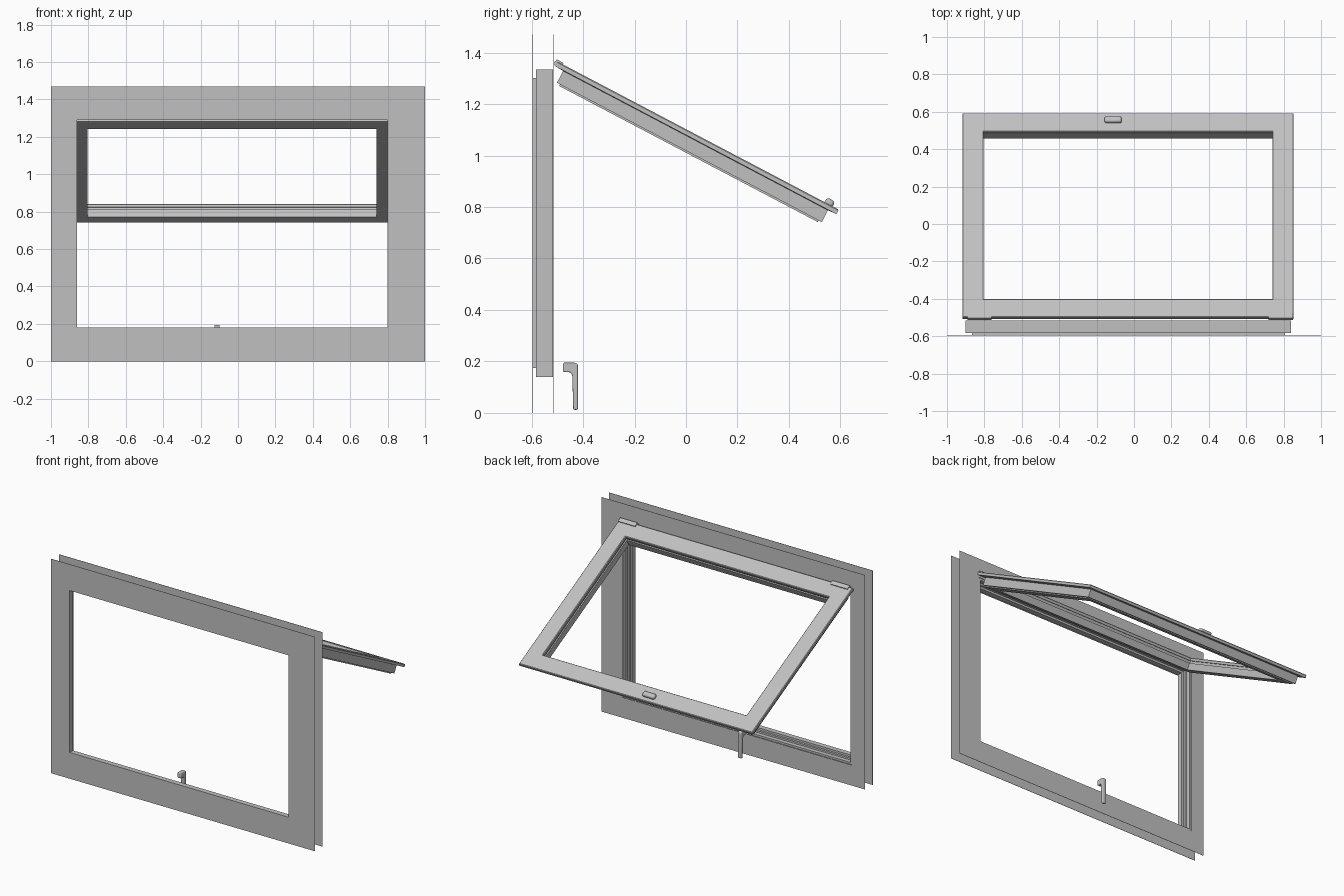
import bpy, bmesh
from math import radians
from mathutils import Matrix

cube = bpy.data.objects.get("Cube")
if cube:
    bpy.data.objects.remove(cube, do_unlink=True)

grey = bpy.data.materials.new("light_grey")
grey.use_nodes = True
grey.diffuse_color = (0.53, 0.53, 0.53, 1)
grey.node_tree.nodes["Principled BSDF"].inputs["Base Color"].default_value = (0.53, 0.53, 0.53, 1)

UPRIGHT = Matrix.Rotation(radians(90), 4, 'X')   # plan (x, z), depth along -y
TILT = Matrix.Translation((0, -0.499, 1.365)) @ Matrix.Rotation(radians(-27.75), 4, 'X')


def finish(name, bm, matrix=Matrix(), bevel=0):
    bmesh.ops.transform(bm, matrix=matrix, verts=bm.verts)
    bmesh.ops.recalc_face_normals(bm, faces=bm.faces)
    mesh = bpy.data.meshes.new(name)
    bm.to_mesh(mesh)
    bm.free()
    obj = bpy.data.objects.new(name, mesh)
    bpy.context.collection.objects.link(obj)
    mesh.materials.append(grey)
    if bevel:
        mod = obj.modifiers.new("rounding", 'BEVEL')
        mod.width, mod.segments = bevel, 4
        bpy.ops.object.select_all(action='DESELECT')
        obj.select_set(True)
        bpy.context.view_layer.objects.active = obj
        bpy.ops.object.shade_smooth_by_angle(angle=radians(40))
    return obj


def inset(rect, d):
    x0, x1, v0, v1 = rect
    return (x0 + d, x1 - d, v0 + d, v1 - d)


def ring(name, loops, matrix):
    """Mitred rectangular ring through a closed cycle of (rect, depth) loops."""
    bm = bmesh.new()
    rows = []
    for (x0, x1, v0, v1), h in loops:
        rows.append([bm.verts.new((x, v, h)) for x, v in
                     ((x0, v0), (x1, v0), (x1, v1), (x0, v1))])
    for a, b in zip(rows, rows[1:] + rows[:1]):
        for i in range(4):
            j = (i + 1) % 4
            bm.faces.new((a[i], a[j], b[j], b[i]))
    return finish(name, bm, matrix)


def profile_ring(name, rect, profile, matrix):
    return ring(name, [(inset(rect, d), h) for d, h in profile], matrix)


def box(name, size, centre, matrix=Matrix(), bevel=0):
    bm = bmesh.new()
    bmesh.ops.create_cube(bm, size=1)
    bmesh.ops.scale(bm, vec=size, verts=bm.verts)
    bmesh.ops.translate(bm, vec=centre, verts=bm.verts)
    return finish(name, bm, matrix, bevel)


# Thin wall sheets either side of the frame
wall = (-1, 1, 0, 1.47)
frame_rect = (-0.9, 0.84, 0.14, 1.335)
for name, hole, depth in (("front_wall_sheet", (-0.86, 0.8, 0.18, 1.29), 0.594),
                          ("back_wall_sheet", frame_rect, 0.512)):
    ring(name, [(wall, depth), (hole, depth),
                (hole, depth + 0.002), (wall, depth + 0.002)], UPRIGHT)

# Fixed frame with a rebate for the sash
profile_ring("fixed_frame", frame_rect,
             [(0, 0.516), (0, 0.582), (0.034, 0.582), (0.034, 0.595), (0.04, 0.595),
              (0.04, 0.56), (0.026, 0.56), (0.026, 0.545), (0.014, 0.545), (0.014, 0.516)],
             UPRIGHT)

# Open sash: covering flange, glazing groove and body
profile_ring("sash", (-0.917, 0.853, 0, 1.235),
             [(0, -0.004), (0.004, 0), (0.109, 0), (0.113, -0.004), (0.113, -0.02),
              (0.105, -0.02), (0.105, -0.036), (0.113, -0.036), (0.113, -0.081),
              (0.05, -0.081), (0.05, -0.074), (0.036, -0.074), (0.036, -0.022), (0, -0.02)],
             TILT)

# Hinges at the top corners
for side, x in (("right", -0.826), ("left", 0.785)):
    box(side + "_hinge_leaf", (0.13, 0.03, 0.012), (x, 0.008, 0), TILT)
    bm = bmesh.new()
    bmesh.ops.create_cone(bm, cap_ends=True, segments=12, radius1=0.011, radius2=0.011, depth=0.13)
    finish(side + "_hinge_pin", bm,
           Matrix.Translation((x, -0.503, 1.357)) @ Matrix.Rotation(radians(90), 4, 'Y'))

# Lock boss on the sash
box("lock_boss", (0.092, 0.036, 0.03), (-0.112, 1.19, 0.006), TILT, 0.012)

# Lever handle
bm = bmesh.new()
side = [(-0.478, 0.158), (-0.478, 0.195), (-0.428, 0.195), (-0.42, 0.187), (-0.42, 0.012),
        (-0.438, 0.012), (-0.442, 0.148), (-0.45, 0.158)]
face = bm.faces.new([bm.verts.new((-0.126, y, z)) for y, z in side])
out = bmesh.ops.extrude_face_region(bm, geom=[face])
bmesh.ops.translate(bm, vec=(0.028, 0, 0),
                    verts=[v for v in out["geom"] if isinstance(v, bmesh.types.BMVert)])
finish("lever_handle", bm, bevel=0.006)
